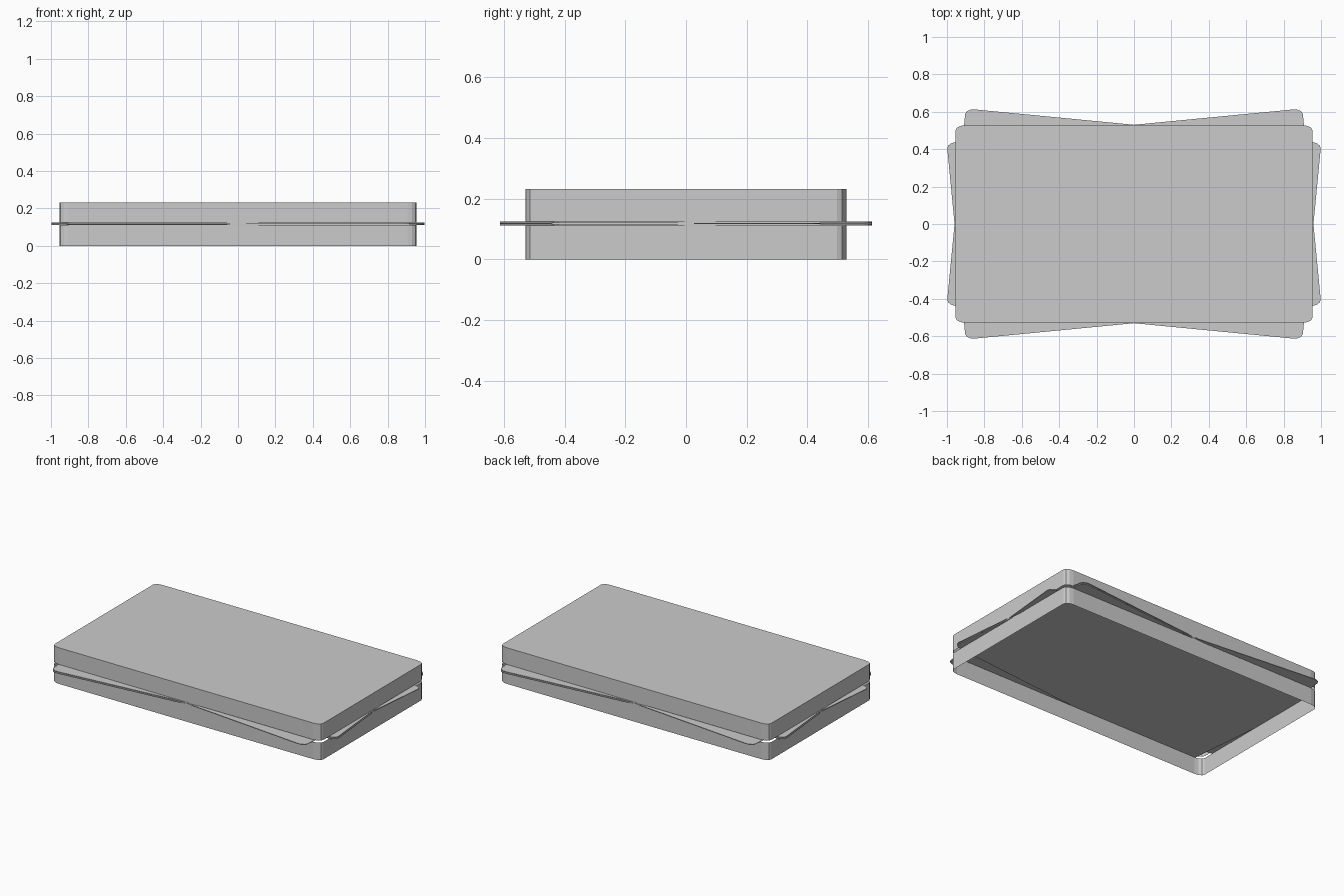
import bpy, bmesh
from math import cos, sin, pi, radians

if "Cube" in bpy.data.objects:
    bpy.data.objects.remove(bpy.data.objects["Cube"])

HX, HY = 0.955, 0.528        # card half size
RX, RY = 0.05, 0.03          # corner rounding
COUNT, HEIGHT = 52, 0.232
THICK = HEIGHT / COUNT
SEGS = 3


def card_outline():
    pts = []
    for i, (sx, sy) in enumerate([(1, 1), (-1, 1), (-1, -1), (1, -1)]):
        for k in range(SEGS + 1):
            a = (i + k / SEGS) * pi / 2
            pts.append((sx * (HX - RX) + RX * cos(a), sy * (HY - RY) + RY * sin(a)))
    return pts


def card_mesh(name, top, bottom):
    """Card edge strip with optional top and bottom faces."""
    bm = bmesh.new()
    lo = [bm.verts.new((x, y, 0)) for x, y in card_outline()]
    hi = [bm.verts.new((x, y, THICK)) for x, y in card_outline()]
    n = len(lo)
    for i in range(n):
        j = (i + 1) % n
        bm.faces.new((lo[i], lo[j], hi[j], hi[i]))
    if top:
        bm.faces.new(hi)
    if bottom:
        bm.faces.new(lo[::-1])
    mesh = bpy.data.meshes.new(name)
    bm.to_mesh(mesh)
    bm.free()
    return mesh


edge_strip = card_mesh("card_edge", False, False)
top_card = card_mesh("top_card", True, False)
full_card = card_mesh("full_card", True, True)

# stack of card edges, hollow inside, with whole cards fanned in the middle
TURNED = {25: 5.5, 26: -5.5, 27: 5.5}
for i in range(COUNT):
    if i in TURNED:
        name, mesh = "turned_card", full_card
    elif i == COUNT - 1:
        name, mesh = "top_card", top_card
    else:
        name, mesh = "card_edge", edge_strip
    card = bpy.data.objects.new(f"{name}_{i + 1:02d}", mesh)
    card.location.z = i * THICK
    card.rotation_euler.z = radians(TURNED.get(i, 0))
    bpy.context.collection.objects.link(card)
